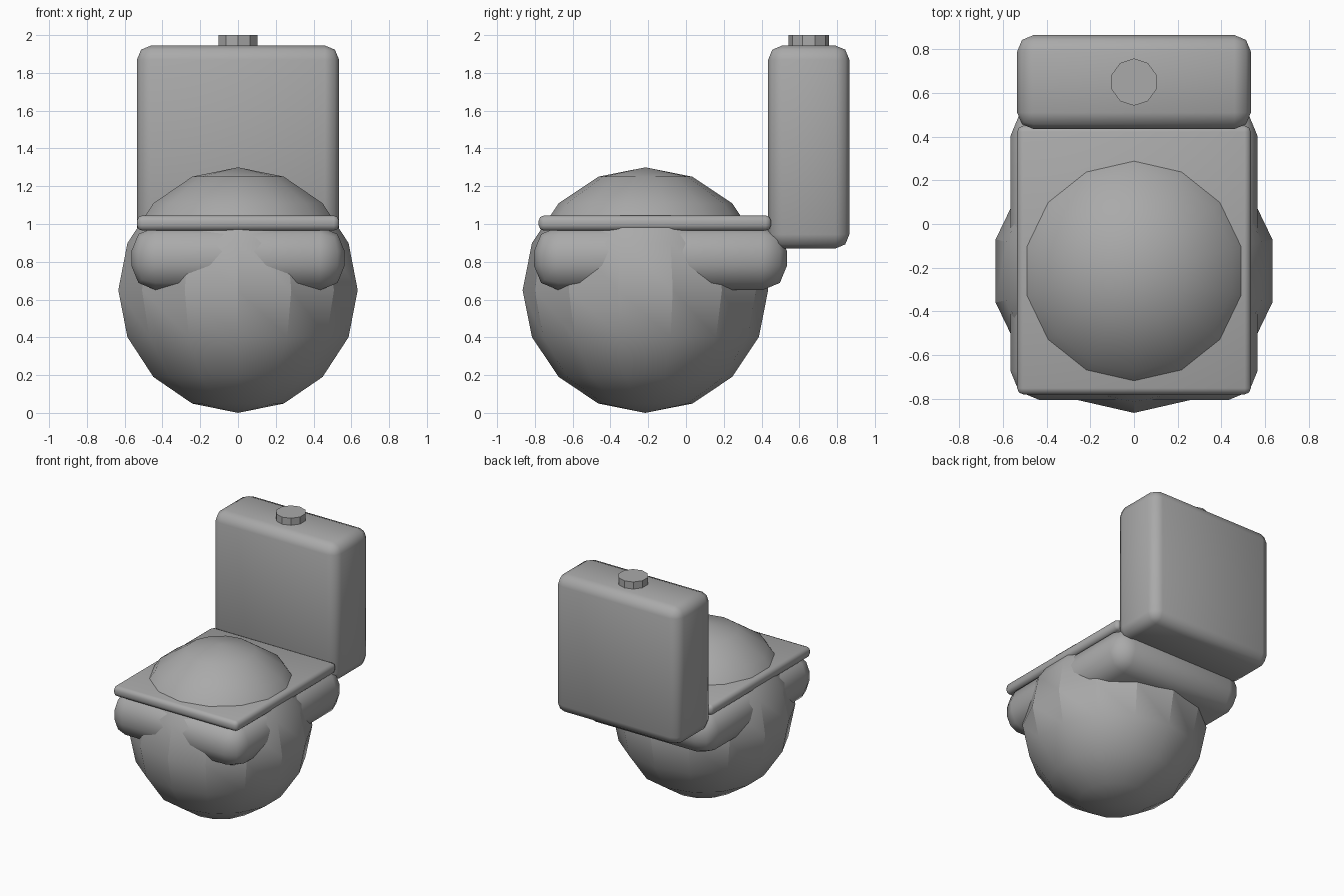
import bpy
import math

cube = bpy.data.objects.get("Cube")
if cube:
    bpy.data.objects.remove(cube, do_unlink=True)

grey = bpy.data.materials.new("porcelain grey")
grey.use_nodes = True
colour = (0.4, 0.4, 0.4, 1)
grey.diffuse_color = colour
grey.node_tree.nodes["Principled BSDF"].inputs["Base Color"].default_value = colour


def finish(name, angle=None):
    obj = bpy.context.object
    obj.name = name
    obj.data.materials.append(grey)
    if angle:
        bpy.ops.object.shade_smooth_by_angle(angle=math.radians(angle))
    return obj


def rounded_box(name, x, y, z, bevel):
    """Box from half-width x and (low, high) ranges y and z."""
    bpy.ops.mesh.primitive_cube_add(size=1, location=(0, sum(y) / 2, sum(z) / 2))
    obj = bpy.context.object
    obj.scale = (2 * x, y[1] - y[0], z[1] - z[0])
    bpy.ops.object.transform_apply(location=False, rotation=False, scale=True)
    mod = obj.modifiers.new("Rounding", 'BEVEL')
    mod.width = bevel
    mod.segments = 2
    bpy.ops.object.modifier_apply(modifier=mod.name)
    return finish(name, 50)


# Bowl: faceted ball whose top pokes through the seat
bpy.ops.mesh.primitive_uv_sphere_add(segments=14, ring_count=8, radius=0.65,
                                     location=(0, -0.215, 0.65))
finish("bowl", 25)

# Rim block, seat and water tank
rounded_box("rim", 0.565, (-0.805, 0.535), (0.65, 0.985), 0.13)
rounded_box("seat", 0.535, (-0.78, 0.45), (0.965, 1.045), 0.028)
rounded_box("tank", 0.535, (0.435, 0.865), (0.87, 1.945), 0.075)

# Flush button on the tank lid
bpy.ops.mesh.primitive_cylinder_add(vertices=10, radius=0.108, depth=0.1,
                                    location=(0, 0.65, 1.95))
finish("flush_button")
